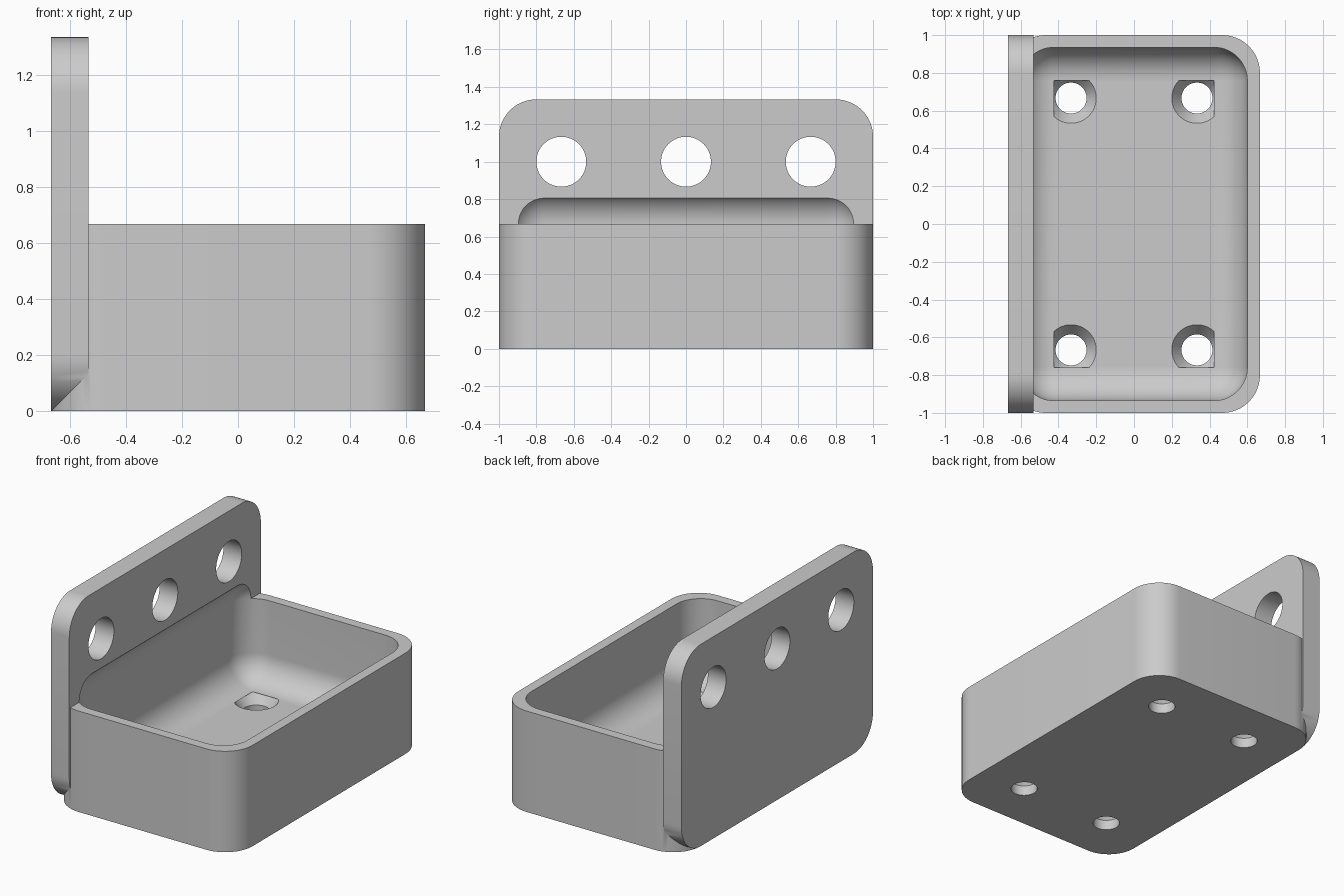
import bpy, bmesh
from mathutils import Matrix, Vector

if "Cube" in bpy.data.objects:
    bpy.data.objects.remove(bpy.data.objects["Cube"], do_unlink=True)

grey = bpy.data.materials.new("plain grey")
grey.use_nodes = True
colour = (0.6, 0.6, 0.6, 1)
grey.diffuse_color = colour
grey.node_tree.nodes["Principled BSDF"].inputs["Base Color"].default_value = colour


def make_object(name, bm):
    mesh = bpy.data.meshes.new(name)
    bmesh.ops.recalc_face_normals(bm, faces=bm.faces)
    bm.to_mesh(mesh)
    bm.free()
    mesh.materials.append(grey)
    obj = bpy.data.objects.new(name, mesh)
    bpy.context.collection.objects.link(obj)
    return obj


def rounded_block(name, low, high, radius, axis=None):
    """Block with the edges along one axis rounded, or all edges if axis is None."""
    low, high = Vector(low), Vector(high)
    bm = bmesh.new()
    bmesh.ops.create_cube(bm, size=1)
    bmesh.ops.scale(bm, vec=high - low, verts=bm.verts)
    bmesh.ops.translate(bm, vec=(low + high) / 2, verts=bm.verts)
    edges = [e for e in bm.edges if axis is None
             or abs((e.verts[0].co - e.verts[1].co).normalized()[axis]) > 0.9]
    bmesh.ops.bevel(bm, geom=edges, offset=radius, offset_type='OFFSET',
                    segments=16, profile=0.5, affect='EDGES')
    return make_object(name, bm)


def drill(name, r_low, r_high, depth, centre, sideways=False):
    """Straight or tapered round cutter."""
    bm = bmesh.new()
    turn = Matrix.Rotation(1.5707963, 4, 'Y') if sideways else Matrix()
    bmesh.ops.create_cone(bm, cap_ends=True, segments=64, radius1=r_low,
                          radius2=r_high, depth=depth,
                          matrix=Matrix.Translation(centre) @ turn)
    return make_object(name, bm)


def combine(target, tool, operation):
    bpy.context.view_layer.objects.active = target
    mod = target.modifiers.new("combine", 'BOOLEAN')
    mod.operation, mod.solver, mod.object = operation, 'EXACT', tool
    bpy.ops.object.modifier_apply(modifier=mod.name)
    bpy.data.objects.remove(tool, do_unlink=True)


W, H = 2 / 3, 4 / 3
FACE = -W + 0.1333

# Tray body joined to the upright mounting plate
tray = rounded_block("tray_with_back_plate", (-W, -1, 0), (W, 1, W), 0.2, axis=2)
plate = rounded_block("back_plate", (-W, -1, 0), (FACE, 1, H), 0.2, axis=0)
combine(tray, plate, 'UNION')

# Hollow, rounded all over, biting slightly into the plate
hollow = rounded_block("hollow", (-0.6, -0.935, 0.1333), (0.6, 0.935, 0.844), 0.177)
combine(tray, hollow, 'DIFFERENCE')

# Mounting holes through the plate
for y in (-W, 0, W):
    combine(tray, drill("plate_hole", 0.1333, 0.1333, 0.4, (-0.6, y, 1), True), 'DIFFERENCE')

# Countersunk holes through the floor
for x in (-W / 2, W / 2):
    for y in (-W, W):
        combine(tray, drill("floor_hole", 0.082, 0.082, 0.4, (x, y, 0)), 'DIFFERENCE')
        combine(tray, drill("countersink", 0.082, 0.1333, 0.0667, (x, y, 0.1)), 'DIFFERENCE')

bpy.ops.object.select_all(action='DESELECT')
tray.select_set(True)
bpy.context.view_layer.objects.active = tray
bpy.ops.object.shade_smooth_by_angle(angle=0.5)
